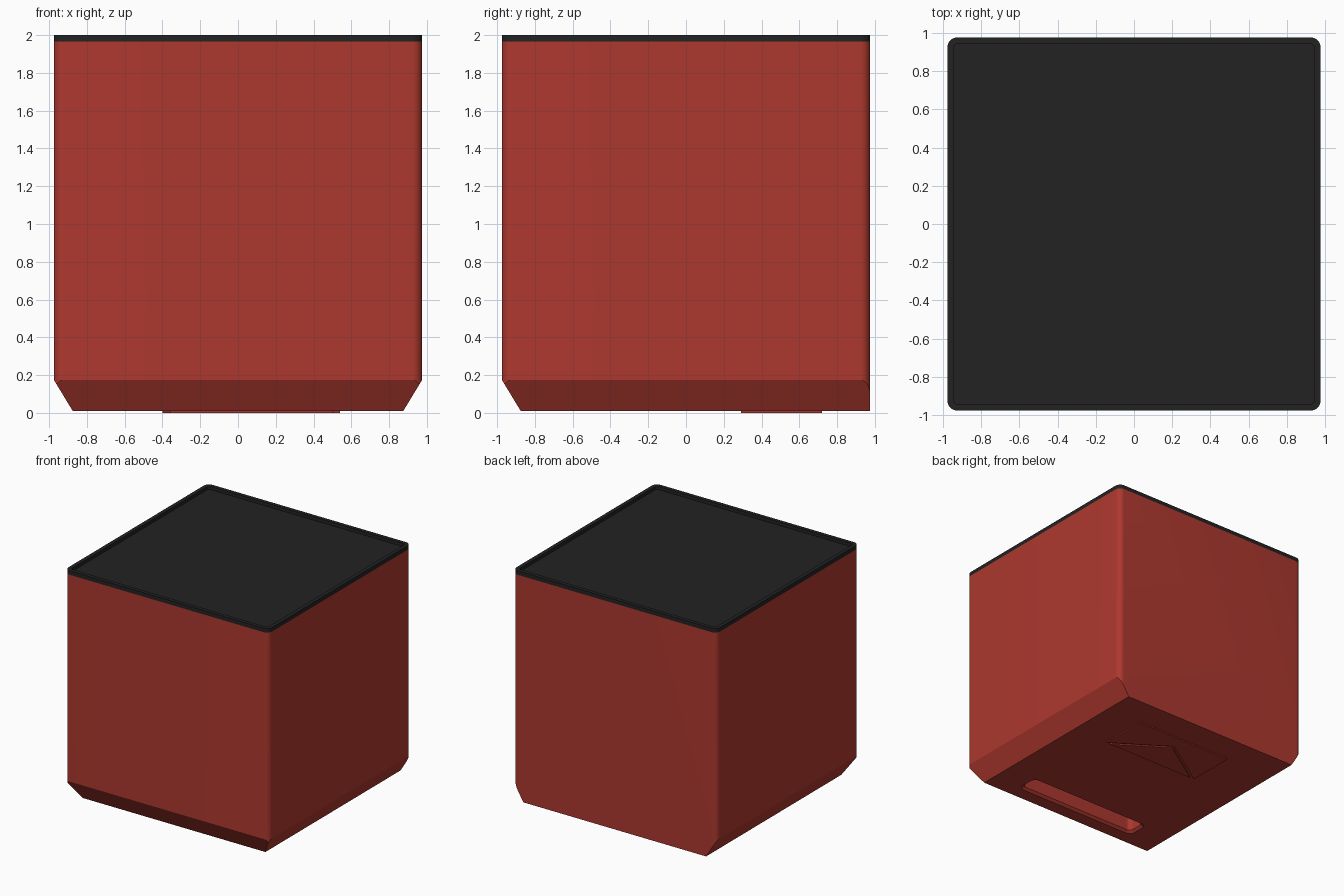
import bpy, bmesh, math
from mathutils import Vector

if "Cube" in bpy.data.objects:
    bpy.data.objects.remove(bpy.data.objects["Cube"])


def material(name, rgb):
    m = bpy.data.materials.new(name)
    m.diffuse_color = (*rgb, 1)
    m.use_nodes = True
    m.node_tree.nodes["Principled BSDF"].inputs["Base Color"].default_value = m.diffuse_color
    return m


red = material("red_paint", (0.42, 0.04, 0.028))
black = material("black_plastic", (0.016, 0.016, 0.016))


def finish(bm, name, mat):
    bmesh.ops.recalc_face_normals(bm, faces=bm.faces)
    me = bpy.data.meshes.new(name)
    bm.to_mesh(me)
    bm.free()
    ob = bpy.data.objects.new(name, me)
    bpy.context.collection.objects.link(ob)
    me.materials.append(mat)
    return ob


def smooth(ob):
    bpy.ops.object.select_all(action='DESELECT')
    ob.select_set(True)
    bpy.context.view_layer.objects.active = ob
    bpy.ops.object.shade_smooth_by_angle(angle=math.radians(25))


def loft(rings, center=(0, 0), seg=8):
    """Skin rounded rectangles given as (half x, half y, radius, z), capped at both ends."""
    bm = bmesh.new()
    loops = []
    for hx, hy, r, z in rings:
        loop = []
        for k, (sx, sy) in enumerate([(1, 1), (-1, 1), (-1, -1), (1, -1)]):
            for i in range(seg + 1):
                a = math.pi / 2 * (k + i / seg)
                loop.append(bm.verts.new((center[0] + sx * (hx - r) + r * math.cos(a),
                                          center[1] + sy * (hy - r) + r * math.sin(a), z)))
        loops.append(loop)
    n = len(loops[0])
    for a, b in zip(loops, loops[1:]):
        for i in range(n):
            bm.faces.new((a[i], a[(i + 1) % n], b[(i + 1) % n], b[i]))
    bm.faces.new(loops[0])
    bm.faces.new(loops[-1])
    return bm


def prism(name, points, z0, z1, mat):
    bm = bmesh.new()
    face = bm.faces.new([bm.verts.new((x, y, z0)) for x, y in points])
    top = bmesh.ops.extrude_face_region(bm, geom=[face])["geom"]
    bmesh.ops.translate(bm, vec=(0, 0, z1 - z0),
                        verts=[v for v in top if isinstance(v, bmesh.types.BMVert)])
    return finish(bm, name, mat)


# Body: rounded box with three lower edges sliced to a bevel
S = 0.975
bm = loft([(S, S, 0.05, 0.01), (S, S, 0.05, 1.965)])
for dx, dy in [(1, 0), (-1, 0), (0, -1)]:
    bmesh.ops.bisect_plane(bm, geom=bm.verts[:] + bm.edges[:] + bm.faces[:],
                           plane_co=(dx * S, dy * S, 0.175),
                           plane_no=Vector((dx * 0.165, dy * 0.165, -0.1)).normalized(),
                           clear_outer=True)
    bmesh.ops.holes_fill(bm, edges=[e for e in bm.edges if e.is_boundary])
body = finish(bm, "box_body", red)

# Slot with a bevelled mouth, cut into the underside
slot = finish(loft([(0.62, 0.12, 0.06, -0.01), (0.58, 0.08, 0.04, 0.03),
                    (0.58, 0.08, 0.04, 0.25)], center=(0, -0.66)), "slot_cutter", red)
slot.hide_render = True
slot.hide_set(True)
cut = body.modifiers.new("slot", 'BOOLEAN')
cut.operation = 'DIFFERENCE'
cut.solver = 'EXACT'
cut.object = slot
smooth(body)

# Back plate with a thin raised rim and a sunken panel
smooth(finish(loft([(S, S, 0.05, 1.965), (S, S, 0.05, 2.0), (0.942, 0.942, 0.02, 2.0),
                    (0.942, 0.942, 0.02, 1.972)]), "rimmed_lid", black))
smooth(finish(loft([(0.932, 0.932, 0.015, 1.97), (0.932, 0.932, 0.015, 1.975)]),
              "lid_panel", black))

# Raised envelope relief: flap and pocket with a narrow groove between
prism("envelope_flap", [(-0.36, 0.29), (0.50, 0.29), (0.07, 0.575)], 0, 0.012, red)
prism("envelope_pocket", [(-0.40, 0.29), (0.07, 0.60), (0.54, 0.29), (0.54, 0.72),
                          (-0.40, 0.72)], 0, 0.012, red)
